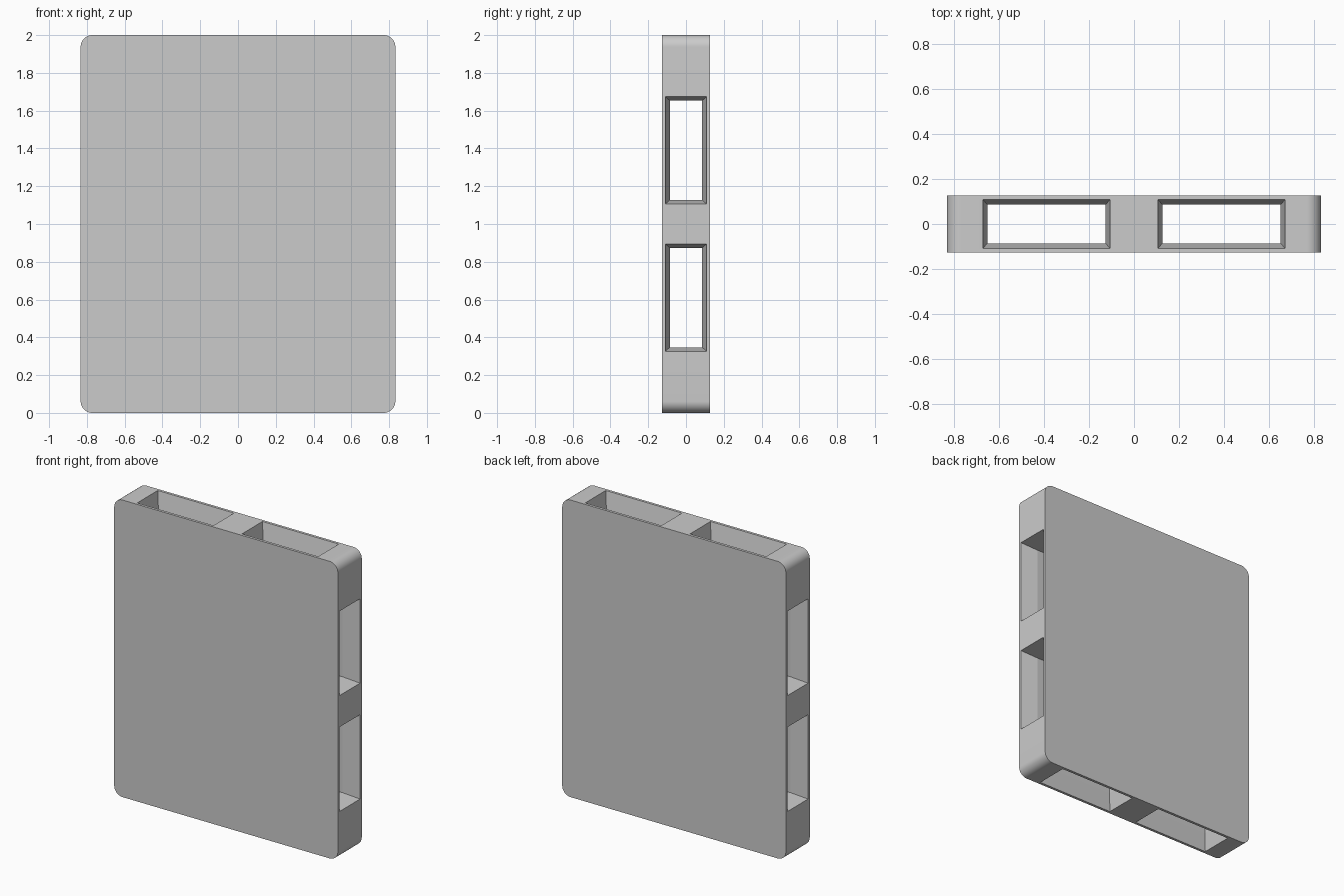
import bpy, bmesh, math

if "Cube" in bpy.data.objects:
    bpy.data.objects.remove(bpy.data.objects["Cube"])

HALF_W, HALF_T, HEIGHT = 0.833, 0.127, 2.0
RADIUS, SEG = 0.062, 12
TAPER = 0.115                       # depth of the flared mouth
MID = 0.39                          # tunnel offset from centre
OUT, INN = (0.284, 0.109), (0.263, 0.086)   # half sizes at mouth / inside


def make_object(name, bm):
    bmesh.ops.recalc_face_normals(bm, faces=bm.faces)
    mesh = bpy.data.meshes.new(name)
    bm.to_mesh(mesh)
    bm.free()
    ob = bpy.data.objects.new(name, mesh)
    bpy.context.collection.objects.link(ob)
    return ob


# Slab with rounded corners
bm = bmesh.new()
outline = []
for k, (sx, sz) in enumerate([(1, 1), (-1, 1), (-1, -1), (1, -1)]):
    for i in range(SEG + 1):
        a = math.pi / 2 * (k + i / SEG)
        outline.append((sx * (HALF_W - RADIUS) + RADIUS * math.cos(a),
                        1 + sz * (1 - RADIUS) + RADIUS * math.sin(a)))
face = bm.faces.new([bm.verts.new((x, -HALF_T, z)) for x, z in outline])
res = bmesh.ops.extrude_face_region(bm, geom=[face])
for v in res["geom"]:
    if isinstance(v, bmesh.types.BMVert):
        v.co.y = HALF_T
slab = make_object("tunnel_slab", bm)


# Straight tunnel with flared mouths at both ends
def tunnel(name, half_len, place):
    over = 0.02
    grow = [o + (o - i) * over / TAPER for o, i in zip(OUT, INN)]
    stations = [(-half_len - over, grow), (-half_len + TAPER, INN),
                (half_len - TAPER, INN), (half_len + over, grow)]
    bm = bmesh.new()
    rings = [[bm.verts.new(place(t, su * w, sv * h))
              for su, sv in ((-1, -1), (1, -1), (1, 1), (-1, 1))]
             for t, (w, h) in stations]
    for a, b in zip(rings, rings[1:]):
        for i in range(4):
            j = (i + 1) % 4
            bm.faces.new((a[i], a[j], b[j], b[i]))
    bm.faces.new(rings[0])
    bm.faces.new(rings[-1])
    return make_object(name, bm)


# Two tunnels in each direction, crossing inside the slab
cutters = []
for s in (-1, 1):
    cutters.append(tunnel("cross_tunnel_cutter", HALF_W,
                          lambda t, u, v: (t, v, 1 + s * MID + u)))
    cutters.append(tunnel("upright_tunnel_cutter", HEIGHT / 2,
                          lambda t, u, v: (s * MID + u, v, 1 + t)))

bpy.context.view_layer.objects.active = slab
slab.select_set(True)
for c in cutters:
    mod = slab.modifiers.new("tunnel", 'BOOLEAN')
    mod.operation, mod.solver, mod.object = 'DIFFERENCE', 'EXACT', c
    bpy.ops.object.modifier_apply(modifier=mod.name)
for c in cutters:
    bpy.data.objects.remove(c, do_unlink=True)

# Smooth only the rounded corners
bpy.ops.object.shade_smooth_by_angle(angle=math.radians(9))
